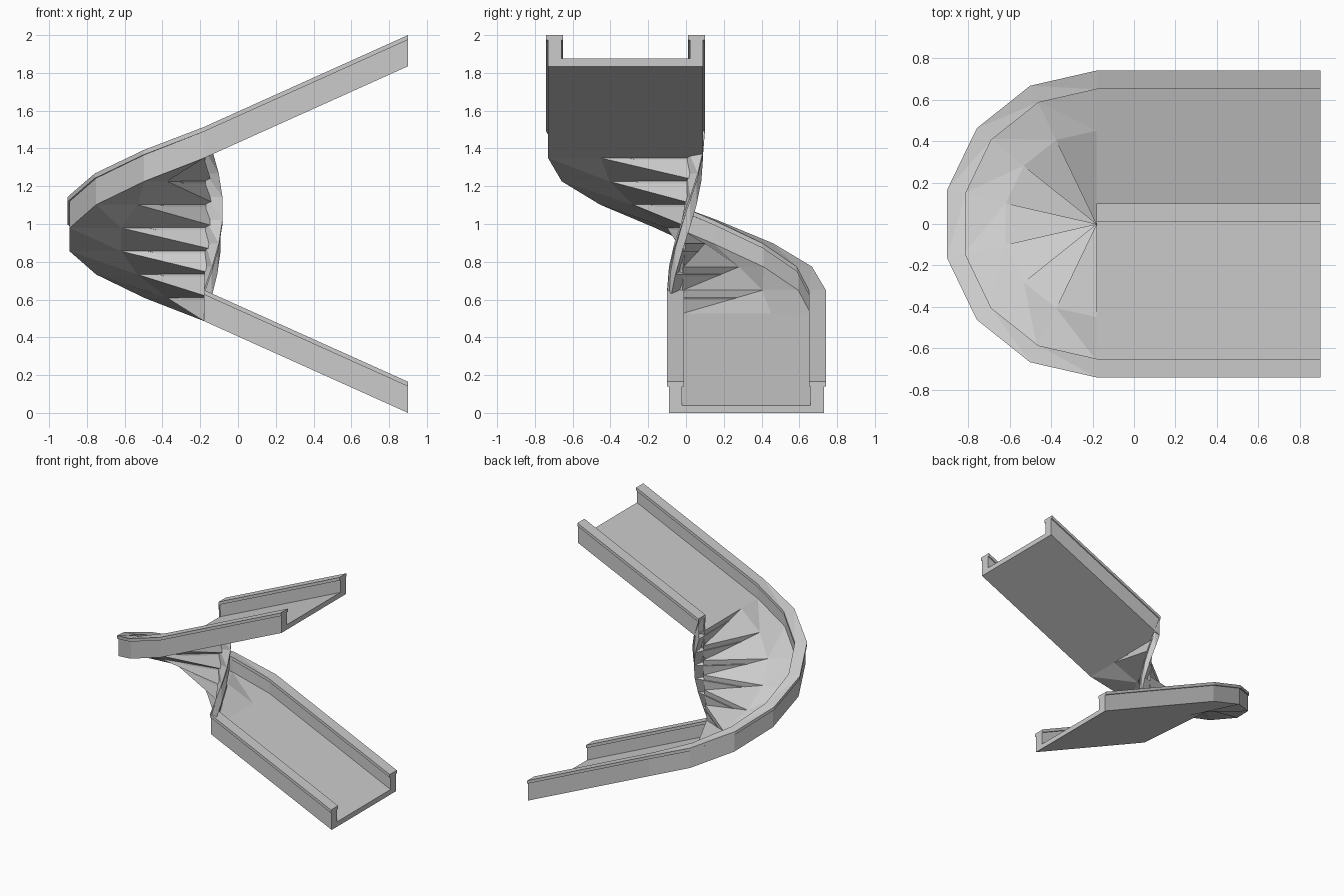
import bpy, bmesh
from math import sin, cos, pi

if "Cube" in bpy.data.objects:
    bpy.data.objects.remove(bpy.data.objects["Cube"])

# Overall layout
END_X, PIVOT_X = 0.90, -0.18      # chute ends / centre of the U-turn
STEPS = 7                         # turn segments
S_RISE, T_RISE, H = 0.486, 0.863, 0.165

# Half-open trough section: (radius from pivot, height), counter-clockwise
R0, R1, MID = -0.10, 0.74, 0.45   # lip outer edges, floor crease
O, W, LIP, FLOOR = 0.01, 0.08, 0.025, 0.04
profile = [
    (R0 + O, 0), (MID, 0), (R1 - O, 0),                        # underside
    (R1 - O, H - LIP), (R1, H - LIP), (R1, H),                 # outer wall, lip
    (R1 - O - W, H), (R1 - O - W, H - LIP), (R1 - W, H - LIP),
    (R1 - W, FLOOR), (MID, FLOOR), (R0 + W, FLOOR),            # floor
    (R0 + W, H - LIP), (R0 + O + W, H - LIP), (R0 + O + W, H), # inner lip, wall
    (R0, H), (R0, H - LIP), (R0 + O, H - LIP),
]

# Stations along the path: (x of pivot line, turn angle, base height)
stations = [(END_X, 0, 0)]
stations += [(PIVOT_X, pi * k / STEPS, S_RISE + T_RISE * k / STEPS)
             for k in range(STEPS + 1)]
stations += [(END_X, pi, 2 * S_RISE + T_RISE)]

bm = bmesh.new()
rings = [[bm.verts.new((x - r * sin(t), r * cos(t), z + h)) for r, h in profile]
         for x, t, z in stations]

# Skin: flat quads on straights, twisted quads split low-inner to high-outer
n = len(profile)
for A, B, s, e in zip(rings, rings[1:], stations, stations[1:]):
    for i in range(n):
        j = (i + 1) % n
        if s[1] == e[1]:
            bm.faces.new((A[j], A[i], B[i], B[j]))
        elif profile[i][0] <= profile[j][0]:
            bm.faces.new((A[j], A[i], B[j]))
            bm.faces.new((A[i], B[i], B[j]))
        else:
            bm.faces.new((A[j], A[i], B[i]))
            bm.faces.new((A[j], B[i], B[j]))

# End caps
bm.faces.new(rings[0])
bm.faces.new(rings[-1][::-1])

mesh = bpy.data.meshes.new("u_turn_chute")
bm.to_mesh(mesh)
bm.free()
bpy.context.collection.objects.link(bpy.data.objects.new("u_turn_chute", mesh))
